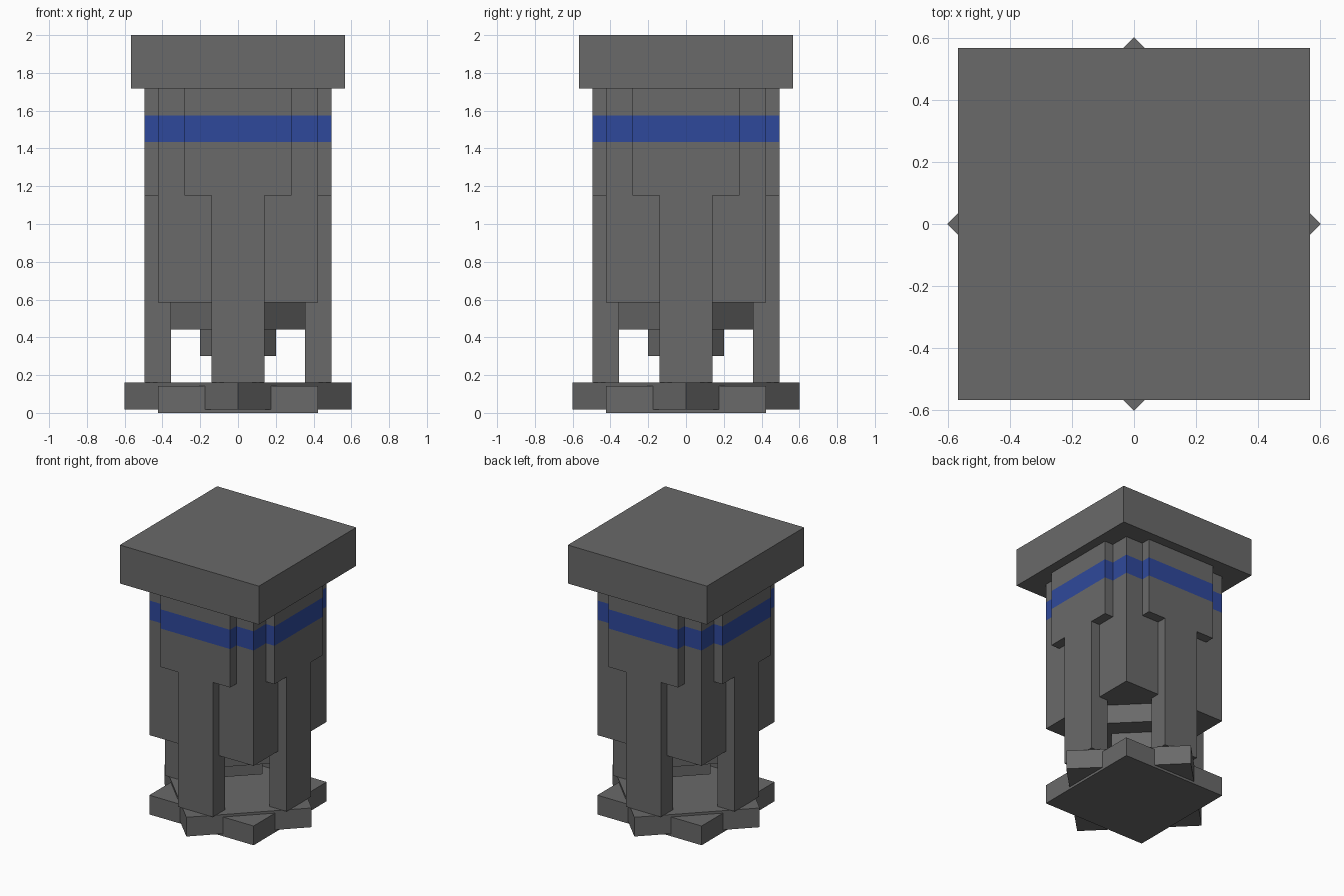
import bpy, bmesh, math
from mathutils import Matrix, Vector

if "Cube" in bpy.data.objects:
    bpy.data.objects.remove(bpy.data.objects["Cube"])

LIFT = 0.018               # height of the grid origin above the ground
U = (2 - LIFT) / 14        # one building unit


def material(name, colour):
    m = bpy.data.materials.new(name)
    m.diffuse_color = (*colour, 1)
    m.use_nodes = True
    m.node_tree.nodes["Principled BSDF"].inputs["Base Color"].default_value = m.diffuse_color
    return m


grey = material("dark_grey", (0.143, 0.143, 0.143))
blue = material("stripe_blue", (0.028, 0.066, 0.33))
BAND = (LIFT + 10 * U, LIFT + 11 * U)


def box(name, lo, hi, turn=0, drop=0, band=False):
    """Box in units, turned about z in degrees; band cuts in the blue stripe."""
    lo, hi = Vector(lo), Vector(hi)
    bm = bmesh.new()
    bmesh.ops.create_cube(bm, size=1)
    place = (Matrix.Rotation(math.radians(turn), 4, 'Z')
             @ Matrix.Translation((lo + hi) / 2 * U + Vector((0, 0, LIFT - drop)))
             @ Matrix.Diagonal((*((hi - lo) * U), 1)))
    bm.transform(place)
    if band:
        for z in BAND:
            bmesh.ops.bisect_plane(bm, geom=bm.verts[:] + bm.edges[:] + bm.faces[:],
                                   plane_co=(0, 0, z), plane_no=(0, 0, 1))
        for f in bm.faces:
            if abs(f.normal.z) < 0.5 and BAND[0] < f.calc_center_median().z < BAND[1]:
                f.material_index = 1
    mesh = bpy.data.meshes.new(name)
    bm.to_mesh(mesh)
    bm.free()
    mesh.materials.append(grey)
    mesh.materials.append(blue)
    ob = bpy.data.objects.new(name, mesh)
    bpy.context.collection.objects.link(ob)
    return ob


# Star-shaped foot from two crossed slabs
box("base_slab_square", (-3, -3, 0), (3, 3, 1), drop=LIFT)
box("base_slab_diamond", (-3, -3, 0), (3, 3, 1), turn=45)

# Body, cap and the stepped nozzle under the body
box("body_core", (-3, -3, 4), (3, 3, 12), band=True)
box("top_cap", (-4, -4, 12), (4, 4, 14))
box("nozzle_upper", (-2, -2, 3), (2, 2, 4), turn=45)
box("nozzle_lower", (-1, -1, 2), (1, 1, 3), turn=45)

# One leg and one upper panel on each side
for i, side in enumerate(("front", "right", "back", "left")):
    box(side + "_leg", (-1, -3.5, 1), (1, -2.5, 8), turn=90 * i)
    box(side + "_panel", (-2, -3.5, 8), (2, -3, 12), turn=90 * i, band=True)
